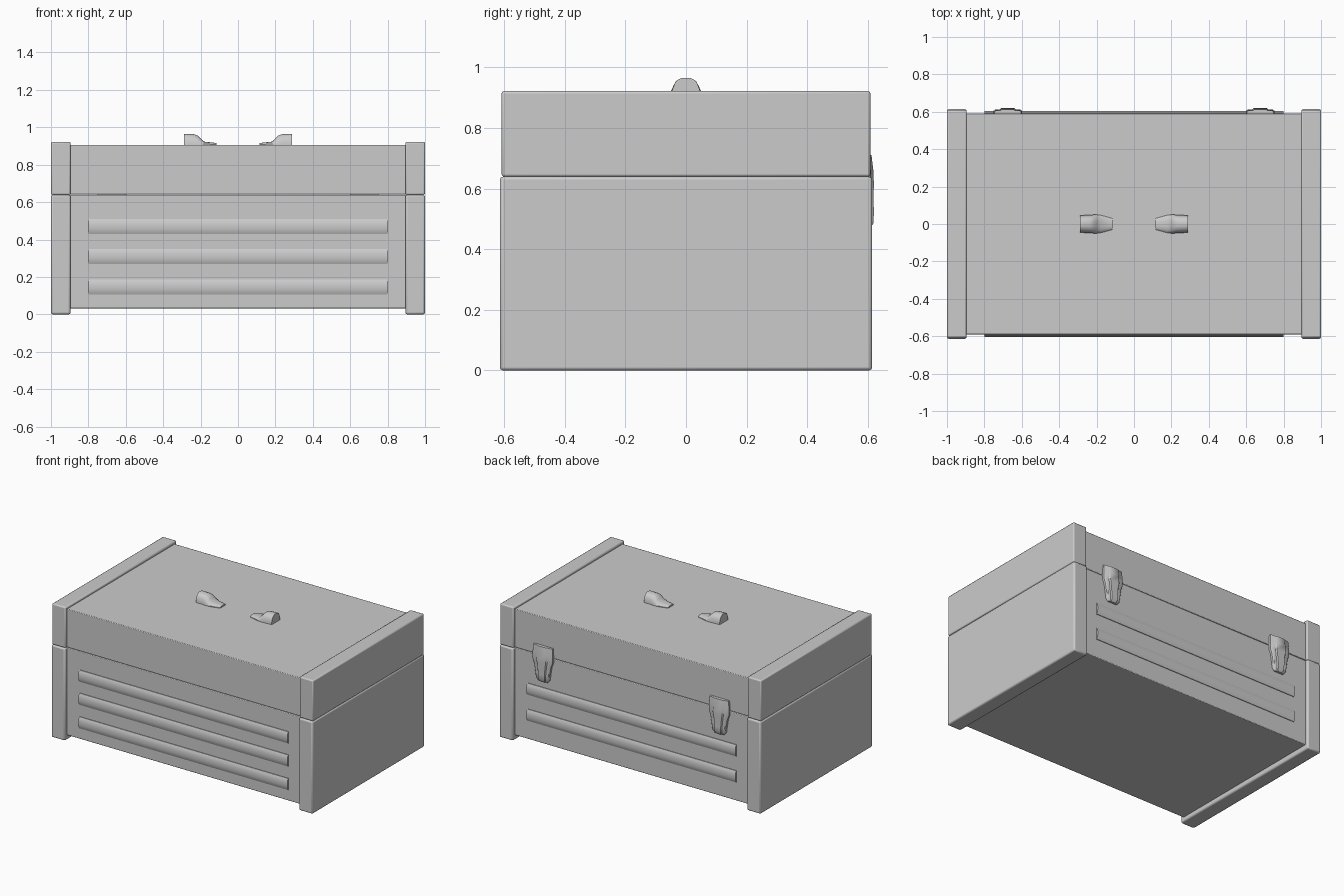
import bpy, bmesh, math
from mathutils import Vector

if "Cube" in bpy.data.objects:
    bpy.data.objects.remove(bpy.data.objects["Cube"])


def finish(name, bm, bevel=0.0):
    bmesh.ops.recalc_face_normals(bm, faces=bm.faces)
    me = bpy.data.meshes.new(name)
    bm.to_mesh(me)
    bm.free()
    ob = bpy.data.objects.new(name, me)
    bpy.context.collection.objects.link(ob)
    if bevel:
        mod = ob.modifiers.new("edge", 'BEVEL')
        mod.width = bevel
        mod.segments = 2
    bpy.ops.object.select_all(action='DESELECT')
    bpy.context.view_layer.objects.active = ob
    ob.select_set(True)
    bpy.ops.object.shade_smooth_by_angle(angle=math.radians(40))
    return ob


def box(name, lo, hi, bevel):
    bm = bmesh.new()
    bmesh.ops.create_cube(bm, size=1)
    lo, hi = Vector(lo), Vector(hi)
    for v in bm.verts:
        v.co = Vector([(lo[i] + hi[i]) / 2 + v.co[i] * (hi[i] - lo[i]) for i in range(3)])
    return finish(name, bm, bevel)


def loft(name, profile, sections, place, bevel=0.0):
    # sections: (distance along, half width, height of profile)
    bm = bmesh.new()
    rings = [[bm.verts.new(place(t, u * w, v * h)) for u, v in profile]
             for t, w, h in sections]
    n = len(profile)
    for a, b in zip(rings, rings[1:]):
        for i in range(n):
            j = (i + 1) % n
            bm.faces.new((a[i], a[j], b[j], b[i]))
    bm.faces.new(rings[0])
    bm.faces.new(rings[-1])
    return finish(name, bm, bevel)


# Main body and lid panels
box("body_panel", (-0.91, -0.59, 0.032), (0.91, 0.59, 0.638), 0.004)
box("lid_panel", (-0.91, -0.59, 0.64), (0.91, 0.59, 0.905), 0.004)

# Raised end caps of body and lid
for side, s in (("left", -1), ("right", 1)):
    x0, x1 = sorted((s * 0.895, s))
    box(f"body_end_cap_{side}", (x0, -0.614, 0), (x1, 0.614, 0.639), 0.01)
    box(f"lid_end_cap_{side}", (x0, -0.608, 0.639), (x1, 0.608, 0.922), 0.008)

# Pressed ribs: three in front, two at the back
rib = [(-1, -0.5), (-1, 0.35), (-0.7, 0.75), (-0.3, 1), (0.3, 1), (0.7, 0.75), (1, 0.35), (1, -0.5)]
for side, s, heights in (("front", -1, (0.47, 0.31, 0.147)), ("back", 1, (0.38, 0.2))):
    for k, z in enumerate(heights):
        loft(f"{side}_rib_{k + 1}", rib, [(-0.8, 0.04, 0.013), (0.8, 0.04, 0.013)],
             lambda t, u, v, s=s, z=z: (t, s * (0.59 + v), z + u))

# Handle mounts on the lid
dome = [(-1, -0.1), (-1, 0.3), (-0.85, 0.62), (-0.68, 0.85), (-0.3, 1),
        (0.3, 1), (0.68, 0.85), (0.85, 0.62), (1, 0.3), (1, -0.1)]
mount = [(0.29, 0.046, 0.06), (0.235, 0.048, 0.058), (0.215, 0.05, 0.05),
         (0.20, 0.05, 0.035), (0.18, 0.048, 0.018), (0.115, 0.03, 0.011)]
for side, s in (("left", -1), ("right", 1)):
    loft(f"handle_mount_{side}", dome, mount,
         lambda t, u, v, s=s: (s * t, u, 0.905 + v))

# Back latches bridging lid and body
plate = [(-1, -0.2), (-1, 0.5), (-0.9, 0.7), (-0.55, 0.75), (-0.45, 1),
         (0.45, 1), (0.55, 0.75), (0.9, 0.7), (1, 0.5), (1, -0.2)]
latch = [(0.71, 0.072, 0.022), (0.66, 0.076, 0.028), (0.61, 0.076, 0.03),
         (0.58, 0.064, 0.028), (0.52, 0.054, 0.03), (0.485, 0.05, 0.028), (0.465, 0.035, 0.016)]
for side, s in (("left", -1), ("right", 1)):
    loft(f"back_latch_{side}", plate, latch,
         lambda t, u, v, s=s: (s * 0.675 + u, 0.59 + v, t))
